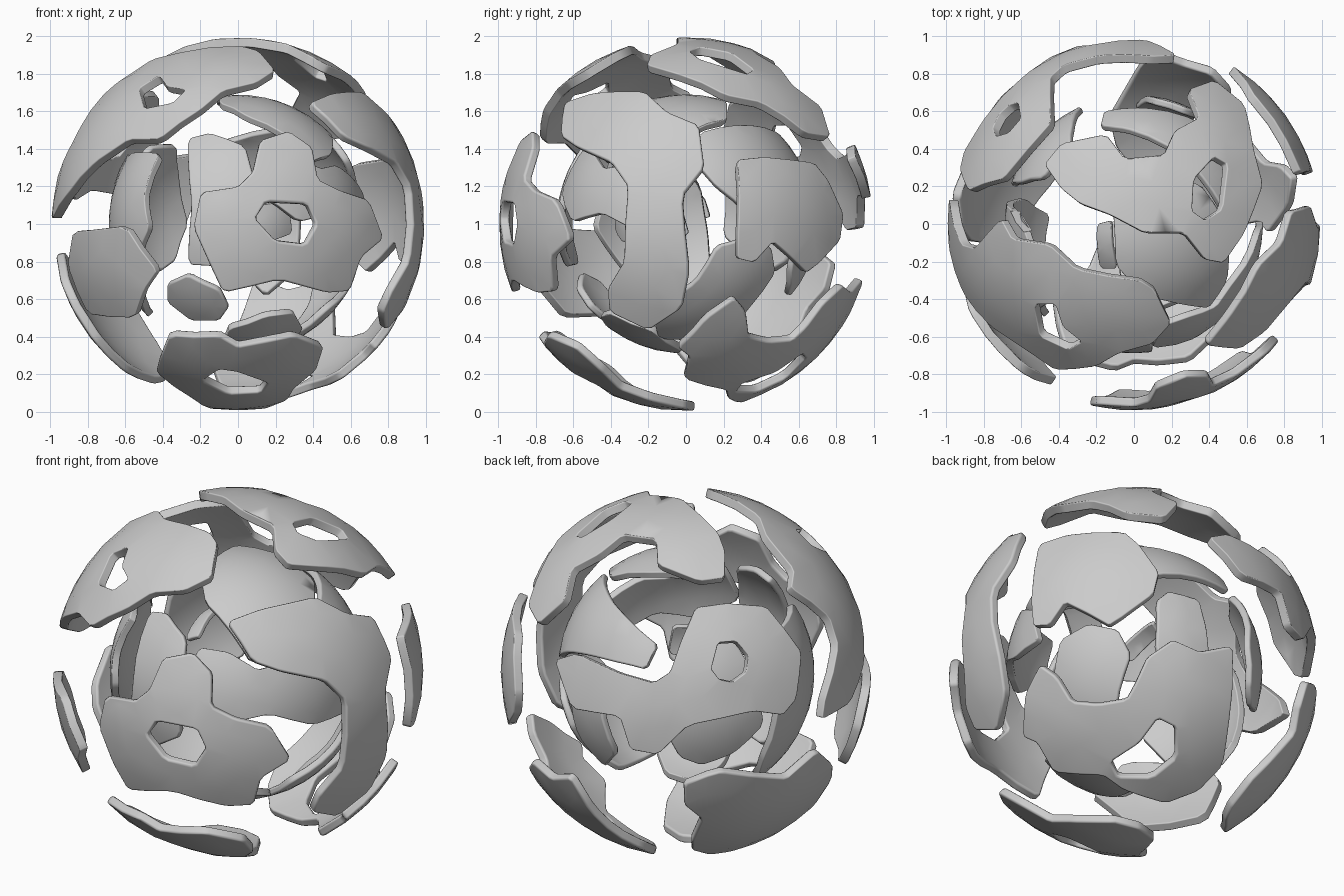
import bpy, math
from mathutils import Vector
from mathutils.geometry import delaunay_2d_cdt

if "Cube" in bpy.data.objects:
    bpy.data.objects.remove(bpy.data.objects["Cube"])

# Viewing directions (azimuth, elevation) used to trace the plates
FRONT, RIGHT, BACK, LEFT = (-90, 0), (0, 0), (90, 0), (180, 0)
TOP, BOTTOM = (-90, 90), (-90, -90)
FRONT_RIGHT, BACK_LEFT = (-45, 28), (135, 28)
BACK_LEFT_LOW, BACK_RIGHT_LOW = (135, -28), (45, -28)


def to_sphere(view, pts, radius):
    """Project traced points (hundredths of a unit) on to the sphere as unit vectors."""
    a, e = map(math.radians, view)
    d = Vector((math.cos(e) * math.cos(a), math.cos(e) * math.sin(a), math.sin(e)))
    right = Vector((-math.sin(a), math.cos(a), 0))
    up = d.cross(right)
    out = []
    for u, v in pts:
        p = Vector((u / 100, (v - (100 if view[1] == 0 else 0)) / 100)) / radius
        if p.length > 0.9995:
            p *= 0.9995 / p.length
        out.append((right * p.x + up * p.y + d * math.sqrt(1 - p.length_squared)).normalized())
    return out


def soften(loop, step):
    """Cut the corners a little, then split long edges."""
    cut = []
    for i, p in enumerate(loop):
        q = loop[(i + 1) % len(loop)]
        cut += [p.lerp(q, 0.1), p.lerp(q, 0.9)]
    out = []
    for i, p in enumerate(cut):
        q = cut[(i + 1) % len(cut)]
        n = max(1, round((q - p).length / step))
        out += [p.lerp(q, k / n) for k in range(n)]
    return out


def inside(p, loops):
    odd = False
    for lp in loops:
        for i, a in enumerate(lp):
            b = lp[i - 1]
            if (a.y > p.y) != (b.y > p.y) and p.x < (b.x - a.x) * (p.y - a.y) / (b.y - a.y) + a.x:
                odd = not odd
    return odd


def plate(name, radius, thick, view, outline, hole=None):
    """Curved shell fragment with an optional hole."""
    rings = [to_sphere(view, o, radius) for o in (outline, hole) if o]
    c = sum(rings[0], Vector()).normalized()
    t = c.orthogonal().normalized()
    b = c.cross(t)

    def flat(p):
        ang = p.angle(c)
        return Vector((p.dot(t), p.dot(b))) * (ang / max(math.sin(ang), 1e-6))

    def curved(q):
        ang = q.length
        s = math.sin(ang) / ang if ang > 1e-6 else 1
        return (t * q.x + b * q.y) * s + c * math.cos(ang)

    loops = [soften([flat(p) for p in r], 0.14) for r in rings]
    pts, edges = [], []
    for lp in loops:
        n, s = len(lp), len(pts)
        pts += lp
        edges += [(s + i, s + (i + 1) % n) for i in range(n)]
    rim, g = list(pts), 0.14
    for i in range(-12, 13):
        for j in range(-12, 13):
            q = Vector(((i + 0.5 * (j % 2)) * g, j * g * 0.87))
            if inside(q, loops) and min((q - r).length for r in rim) > 0.07:
                pts.append(q)
    vs, _, fs, *_ = delaunay_2d_cdt(pts, edges, [], 0, 1e-5)
    faces = []
    for f in fs:
        p0, p1, p2 = (vs[k] for k in f)
        if inside((p0 + p1 + p2) / 3, loops):
            ccw = (p1 - p0).cross(p2 - p0) > 0
            faces.append(list(f) if ccw else list(f)[::-1])
    me = bpy.data.meshes.new(name)
    me.from_pydata([curved(v) * radius for v in vs], [], faces)
    me.shade_smooth()
    ob = bpy.data.objects.new(name, me)
    ob.location.z = 1
    bpy.context.collection.objects.link(ob)
    so = ob.modifiers.new("thickness", 'SOLIDIFY')
    so.thickness, so.offset = thick, -1
    be = ob.modifiers.new("soft_edge", 'BEVEL')
    be.width, be.segments, be.limit_method = 0.014, 2, 'ANGLE'
    be.angle_limit = math.radians(50)
    be.harden_normals = True


# Outer shell
R, T = 0.995, 0.05
plate("outer_upper_left", R, T, TOP,
      [(-102, 14), (-98, 10), (-92, -11), (-85, -13), (-71, 3), (-65, -8), (-45, -11), (-31, -24), (3, -30),
       (11, -35), (20, -53), (10, -64), (-8, -69), (-20, -76), (-42, -78), (-58, -67), (-76, -55), (-91, -37),
       (-99, -13)],
      [(-53, -43), (-42, -43), (-38, -55), (-28, -63), (-35, -67), (-50, -60)])
plate("outer_right", R, T, RIGHT,
      [(-67, 147), (-65, 165), (-50, 170), (-22, 171), (-10, 160), (7, 153), (10, 130), (-2, 115), (2, 75),
       (-2, 55), (-20, 43), (-41, 53), (-42, 65), (-33, 80), (-31, 120), (-40, 133), (-58, 141)])
plate("outer_back_right", R, T, BACK_RIGHT_LOW,
      [(-48, 38), (-44, 69), (-29, 73), (3, 73), (11, 66), (22, 50), (19, 38), (3, 27), (-5, 22), (-16, 29),
       (-29, 36), (-38, 24), (-47, 24)])
plate("outer_lower_back", R, T, BACK_RIGHT_LOW,
      [(-44, 3), (-35, -4), (-27, -18), (-13, -20), (3, -18), (8, -10), (15, 4), (29, 13), (43, 6), (60, 9),
       (59, -15), (51, -55), (37, -68), (19, -74), (-3, -66), (-13, -58), (-40, -55), (-48, -39), (-56, -35),
       (-53, -12)],
      [(19, -29), (28, -34), (27, -50), (13, -60), (-5, -59), (-8, -51), (8, -42)])
plate("outer_lower_left", R, T, BACK_LEFT_LOW,
      [(-18, 26), (-6, 32), (2, 34), (20, 28), (40, 18), (58, 24), (69, 3), (70, -10), (62, -33), (40, -49),
       (15, -53), (3, -50), (-8, -37), (-10, -22), (-7, 0), (-17, 11)])
plate("outer_front_left", R, T, FRONT,
      [(-88, 96), (-60, 99), (-43, 75), (-50, 65), (-55, 50), (-80, 52), (-91, 78)])
plate("outer_front", R, T, FRONT,
      [(12, 145), (27, 150), (40, 141), (43, 124), (55, 118), (70, 113), (78, 92), (66, 82), (60, 64), (48, 63),
       (22, 70), (-8, 63), (-15, 78), (-24, 98), (-20, 117), (0, 120), (8, 128)],
      [(15, 112), (37, 111), (42, 100), (36, 89), (20, 91), (9, 103)])
plate("outer_lower_front", R, T, BOTTOM,
      [(-44, 41), (-42, 55), (-37, 71), (-10, 79), (0, 75), (13, 76), (30, 74), (46, 59), (42, 45), (30, 35),
       (27, 20), (15, 0), (0, -5), (-15, 0), (-25, 25)],
      [(-19, 50), (-10, 61), (0, 60), (16, 49), (12, 40), (-5, 40)])
plate("outer_back_left", R, T, BACK_LEFT,
      [(-80, 9), (-70, 11), (-50, -2), (-33, -9), (-24, -4), (-17, 12), (-7, 30), (10, 31), (32, 28), (42, 14),
       (50, 2), (45, -23), (37, -31), (20, -28), (-16, -33), (-32, -47), (-46, -43), (-51, -25), (-74, -18)],
      [(-2, -4), (3, 10), (13, 10), (19, 2), (17, -7), (9, -12), (2, -10)])
plate("outer_top", R, T, TOP,
      [(-48, 32), (-39, 43), (-15, 48), (-5, 35), (16, 37), (22, 50), (35, 57), (29, 72), (43, 77), (59, 64),
       (64, 40), (69, 21), (59, -5), (48, -21), (38, -19), (27, -5), (6, -5), (-13, 5), (-29, 11), (-39, 19)],
      [(43, 36), (50, 32), (47, 8), (38, 2), (31, 7), (32, 24)])

# Inner shell
R, T = 0.69, 0.04
plate("inner_top", R, T, TOP,
      [(-12, 15), (-10, -22), (5, -38), (25, -43), (40, -45), (50, -30), (50, 0), (35, 22), (10, 22)])
plate("inner_back_right", R, T, BACK,
      [(-60, 135), (-48, 149), (-35, 153), (-20, 152), (5, 146), (18, 141), (16, 129), (-4, 129), (-40, 121),
       (-60, 105), (-64, 120)])
plate("inner_lower_right", R, T, BACK_RIGHT_LOW,
      [(-35, 17), (-19, 25), (-3, 21), (4, 7), (-4, -15), (-5, -35), (-30, -50), (-48, -30), (-40, -5)])
plate("inner_back", R, T, BACK_RIGHT_LOW,
      [(18, 36), (24, 41), (40, 36), (44, 20), (45, 0), (28, -12), (17, 8)])
plate("inner_left", R, T, LEFT,
      [(40, 138), (45, 115), (50, 98), (38, 80), (15, 55), (-5, 50), (-14, 70), (-12, 95), (-8, 120), (5, 138)])
plate("inner_lower_back_left", R, T, BACK_LEFT,
      [(-25, -30), (-15, -48), (-3, -53), (15, -48), (32, -34), (28, -8), (17, 13), (-5, 13), (-15, -5)])
plate("inner_front", R, T, FRONT,
      [(-27, 146), (-15, 149), (4, 142), (10, 120), (10, 90), (-10, 77), (-27, 78), (-25, 110)])
plate("inner_front_right", R, T, FRONT_RIGHT,
      [(-30, 12), (-15, 8), (0, -3), (15, 0), (45, -10), (50, -28), (30, -34), (5, -27), (-20, -30), (-40, -10)])
plate("inner_lower_front", R, T, FRONT,
      [(-38, 68), (-27, 73), (-10, 65), (-5, 55), (-10, 48), (-25, 48), (-38, 58)])
plate("inner_bottom", R, T, BOTTOM,
      [(-5, 40), (15, 46), (30, 40), (35, 18), (15, 2), (-5, 5), (-8, 25)])

# Small core fragments
R, T = 0.38, 0.03
plate("core_front", R, T, FRONT, [(10, 110), (26, 112), (29, 95), (15, 90), (2, 98)])
plate("core_left", R, T, TOP, [(-20, 0), (-12, 2), (-9, -24), (-18, -24)])
